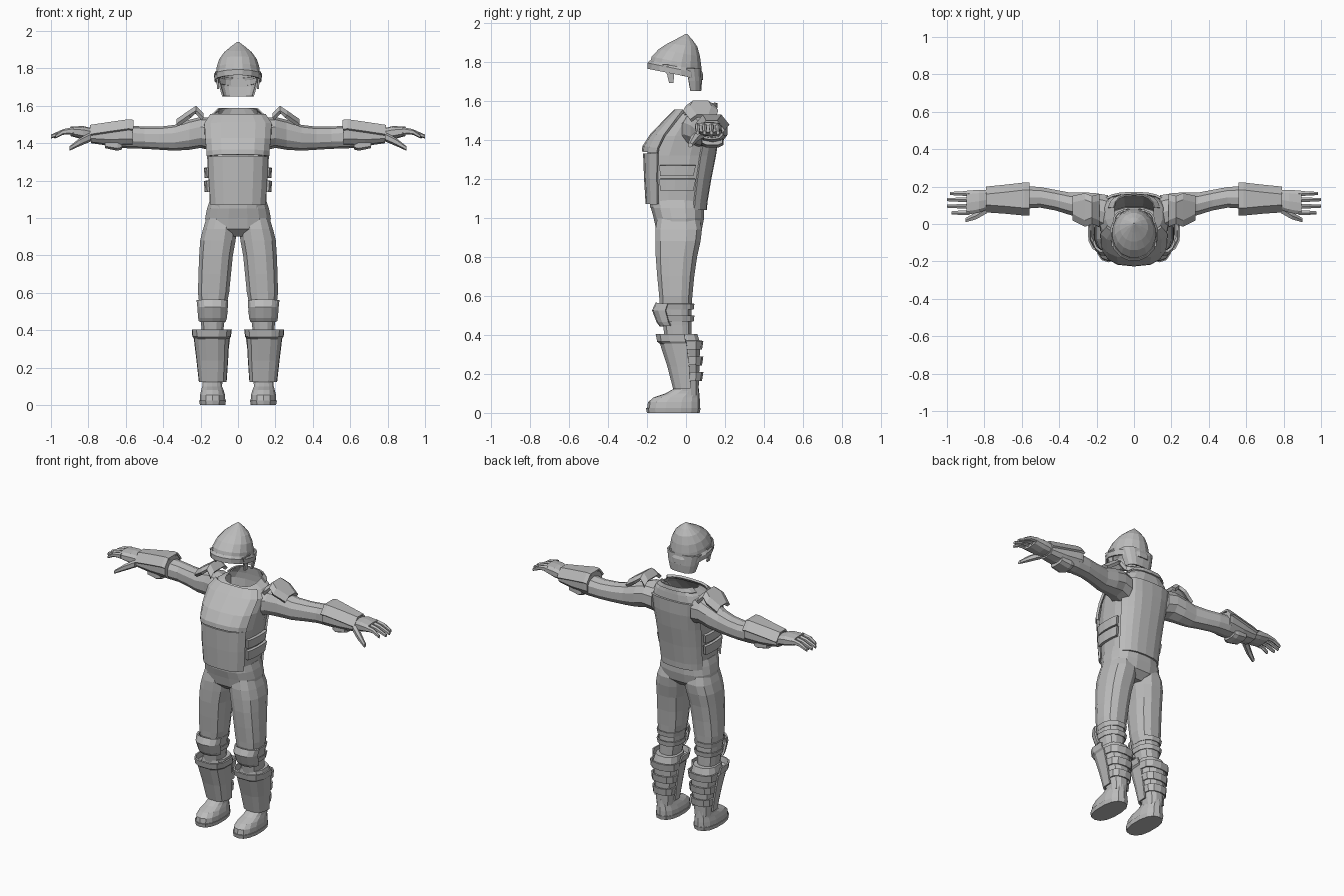
import bpy, math

grey = bpy.data.materials.new("plain grey")
grey.diffuse_color = (0.5, 0.5, 0.5, 1)


def make(name, verts, faces, thick=0, mirror=False, offset=1):
    me = bpy.data.meshes.new(name)
    me.from_pydata(verts, [], faces)
    me.materials.append(grey)
    ob = bpy.data.objects.new(name, me)
    bpy.context.collection.objects.link(ob)
    if thick:
        m = ob.modifiers.new("thickness", 'SOLIDIFY')
        m.thickness, m.offset = thick, offset
    if mirror:
        m = ob.modifiers.new("mirror", 'MIRROR')
        m.use_clip = False
        m.use_mirror_merge = False
    return ob


def loft(name, rows, axis='z', n=12, p=2.4, arc=None, thick=0, mirror=False,
         caps=(True, True), grow=0, offset=1):
    """Rows of (level, u0, u1, v0, v1[, slope]) joined into a tube, or an open arc in degrees."""
    verts, faces = [], []
    if arc:
        angles = [math.radians(arc[0] + (arc[1] - arc[0]) * i / n) for i in range(n + 1)]
    else:
        angles = [2 * math.pi * (i + 0.5) / n for i in range(n)]
    k = len(angles)
    power = lambda c: math.copysign(abs(c) ** (2 / p), c)
    for r in rows:
        w, u0, u1, v0, v1 = r[:5]
        slope = r[5] if len(r) > 5 else 0
        for a in angles:
            du = power(math.cos(a)) * ((u1 - u0) / 2 + grow)
            dv = power(math.sin(a)) * ((v1 - v0) / 2 + grow)
            u, v, h = (u0 + u1) / 2 + du, (v0 + v1) / 2 + dv, w + slope * dv
            verts.append((u, v, h) if axis == 'z' else (h, u, v))
    for i in range(len(rows) - 1):
        for j in range(k - 1 if arc else k):
            j2 = (j + 1) % k
            faces.append((i * k + j, i * k + j2, (i + 1) * k + j2, (i + 1) * k + j))
    if not arc:
        if caps[0]:
            faces.append(tuple(reversed(range(k))))
        if caps[1]:
            faces.append(tuple(range((len(rows) - 1) * k, len(rows) * k)))
    return make(name, verts, faces, thick, mirror, offset)


def plate(name, rows, edge, drop, thick):
    """Bent plate: rows of (x, z, y0, y1) with drooping front and back edges."""
    verts, faces = [], []
    for x, z, y0, y1 in rows:
        verts += [(x, y0, z - drop), (x, y0 + edge, z), (x, y1 - edge, z), (x, y1, z - drop)]
    for i in range(len(rows) - 1):
        for j in range(3):
            a = i * 4 + j
            faces.append((a, a + 4, a + 5, a + 1))
    return make(name, verts, faces, thick, True, -1)


def sym(z, hx, y0, y1, slope=0):
    return (z, -hx, hx, y0, y1, slope)


# Helmet: pointed bowl, rim band, neck guard and cheek straps
loft("helmet_bowl", [sym(1.765, .12, -.188, .083, -.2), sym(1.80, .117, -.178, .081, -.2),
                     sym(1.845, .103, -.142, .074, -.18), sym(1.885, .075, -.095, .06, -.12),
                     sym(1.915, .04, -.045, .035, -.1), sym(1.942, .004, -.002, .006)],
     n=16, p=2, caps=(False, True), thick=.008, offset=-1)
loft("helmet_rim", [sym(1.735, .128, -.2, .09, -.2), sym(1.765, .13, -.2, .09, -.2),
                    sym(1.78, .12, -.188, .083, -.2)],
     n=16, p=2, caps=(False, False), thick=.012, offset=-1)
loft("neck_guard", [sym(1.65, .085, -.05, .078), sym(1.70, .1, -.075, .082), sym(1.765, .115, -.1, .08)],
     n=8, p=3, arc=(3, 177), thick=.01, offset=-1)
loft("cheek_strap", [(1.69, .1, .112, -.088, -.062), (1.73, .104, .116, -.098, -.06),
                     (1.785, .108, .122, -.125, -.04)], n=4, p=6, mirror=True)

# Shirt, open at the neck
torso = [sym(1.05, .15, -.185, .09), sym(1.2, .16, -.195, .115), sym(1.32, .167, -.205, .14),
         sym(1.42, .178, -.165, .155), sym(1.5, .185, -.09, .158), sym(1.54, .155, -.045, .155),
         sym(1.565, .105, -.03, .15, .2)]
loft("shirt", torso, n=16, p=2.8, caps=(True, False))

# Armour vest: chest plate, belly plate, back plate, side pouches and collar
loft("belly_plate", [sym(1.07, .152, -.195, .09), sym(1.2, .162, -.203, .115), sym(1.33, .168, -.208, .14)],
     n=6, p=2.9, arc=(-150, -30), thick=.012)
loft("chest_plate", [sym(1.32, .17, -.213, .14, -.1), sym(1.345, .172, -.21, .145, -.1),
                     sym(1.42, .18, -.172, .155), sym(1.5, .187, -.095, .158), sym(1.545, .155, -.05, .155)],
     n=6, p=2.9, arc=(-152, -28), thick=.014)
loft("back_plate", [sym(1.04, .152, -.185, .095), sym(1.08, .154, -.185, .098), sym(1.2, .16, -.195, .118),
                    sym(1.32, .167, -.205, .142), sym(1.42, .178, -.165, .157), sym(1.5, .185, -.09, .16)],
     n=8, p=2.8, arc=(28, 152), thick=.012)
for i, (za, zb) in enumerate([(1.14, 1.2), (1.215, 1.27)]):
    loft("side_pouch_%d" % (i + 1), [(za, -.16, .16, -.19, .11), (zb, -.165, .165, -.2, .13)],
         n=4, p=2.8, arc=(-28, 22), thick=.018, mirror=True)
loft("collar", [sym(1.545, .135, -.038, .155, .2), sym(1.575, .105, -.025, .152, .15)],
     n=8, p=2.8, arc=(10, 170), thick=.008)

# Trousers
loft("trouser_seat", [sym(.9, .07, -.11, .04), sym(.94, .175, -.155, .083), sym(1.0, .178, -.168, .095),
                      sym(1.05, .168, -.182, .095), sym(1.09, .155, -.182, .09)], n=16, p=2.6)
loft("trouser_leg", [(.38, .08, .195, -.11, .03), (.45, .07, .2, -.12, .03), (.53, .06, .208, -.135, .03),
                     (.6, .045, .216, -.14, .035), (.7, .035, .214, -.15, .045), (.8, .025, .21, -.158, .06),
                     (.88, .01, .205, -.16, .078), (.94, .005, .19, -.16, .085), (1.0, .01, .17, -.15, .07)],
     n=12, p=2.5, mirror=True)

# Knee pads with straps behind
loft("knee_pad", [(.45, .075, .2, -.125, .03), (.47, .068, .204, -.14, .03), (.525, .064, .208, -.162, .03),
                  (.56, .062, .212, -.145, .03)], n=6, p=2.8, arc=(-165, -15), thick=.012, mirror=True)
for i, z in enumerate((.47, .53)):
    loft("knee_strap_%d" % (i + 1), [(z, .064, .204, -.13, .036), (z + .03, .058, .211, -.135, .04)],
         n=12, caps=(False, False), thick=.006, mirror=True)

# Lower legs, shin guards and calf straps
loft("calf", [(.09, .085, .19, -.055, .065), (.16, .078, .195, -.065, .068), (.27, .06, .21, -.09, .072),
              (.36, .052, .222, -.115, .075), (.405, .06, .21, -.11, .06)], n=12, p=2.5, mirror=True)
loft("shin_guard", [(.125, .07, .2, -.058, .07), (.24, .062, .213, -.088, .075), (.36, .055, .228, -.128, .075),
                    (.37, .046, .236, -.142, .075), (.405, .042, .238, -.148, .07)],
     n=7, p=2.8, arc=(-190, 10), thick=.01, mirror=True)
for i, z in enumerate((.165, .245, .325)):
    g = .009 * i
    loft("calf_strap_%d" % (i + 1), [(z, .072 - g, .2 + g, -.05, .073), (z + .045, .068 - g, .203 + g, -.06, .08)],
         n=6, p=2.7, arc=(-5, 185), thick=.009, mirror=True)

# Boots
loft("boot_sole", [(0, .067, .205, -.2, .07), (.025, .062, .21, -.205, .075)], n=14, p=2.4, mirror=True)
loft("boot", [(.02, .066, .206, -.2, .072), (.055, .068, .204, -.195, .072), (.08, .076, .198, -.165, .07),
              (.1, .084, .192, -.105, .068), (.125, .086, .19, -.06, .066)], n=14, p=2.4, mirror=True)

# Sleeves
loft("sleeve", [(.14, -.04, .158, 1.36, 1.535), (.2, -.015, .168, 1.375, 1.54), (.26, .02, .172, 1.365, 1.525),
                (.34, .045, .17, 1.36, 1.498), (.42, .07, .185, 1.365, 1.488), (.5, .085, .2, 1.37, 1.488),
                (.58, .08, .205, 1.372, 1.495), (.68, .075, .2, 1.38, 1.488), (.79, .08, .185, 1.41, 1.48)],
     axis='x', n=10, p=2.3, mirror=True)

# Shoulder plates
plate("shoulder_plate", [(.185, 1.562, -.015, .16), (.225, 1.6, .0, .15), (.262, 1.575, -.015, .165),
                         (.33, 1.528, .02, .15)], .035, .025, .02)

# Forearm guards: wrap, raised top plate and lower plate
loft("forearm_wrap", [(.565, .055, .215, 1.385, 1.515), (.585, .055, .215, 1.385, 1.515),
                      (.68, .065, .205, 1.385, 1.5), (.785, .07, .192, 1.4, 1.485)],
     axis='x', n=10, p=2.6, mirror=True)
plate("forearm_plate", [(.56, 1.525, .045, .222), (.585, 1.528, .045, .222), (.69, 1.513, .055, .21),
                        (.79, 1.498, .062, .2)], .04, .05, .012)
loft("forearm_lower_plate", [(.62, .085, .19, 1.365, 1.42), (.645, .075, .195, 1.358, 1.42),
                             (.71, .08, .19, 1.372, 1.42)], axis='x', n=8, p=3, mirror=True)

# Hands: palm, four fingers and thumb
loft("palm", [(.77, .08, .185, 1.415, 1.478), (.83, .058, .185, 1.42, 1.492), (.895, .047, .18, 1.438, 1.488)],
     axis='x', n=10, p=2.8, mirror=True)
for i, (y, tip) in enumerate([(.06, .975), (.095, 1.0), (.13, 1.0), (.163, .985)]):
    loft("finger_%d" % (i + 1), [(.88, y - .015, y + .015, 1.447, 1.486), (.935, y - .013, y + .013, 1.445, 1.475),
                                 (tip, y - .009, y + .009, 1.425, 1.446)], axis='x', n=6, p=2.2, mirror=True)
loft("thumb", [(.785, .055, .11, 1.41, 1.46), (.845, .022, .066, 1.385, 1.428), (.9, .008, .034, 1.36, 1.384)],
     axis='x', n=6, p=2.2, mirror=True)
